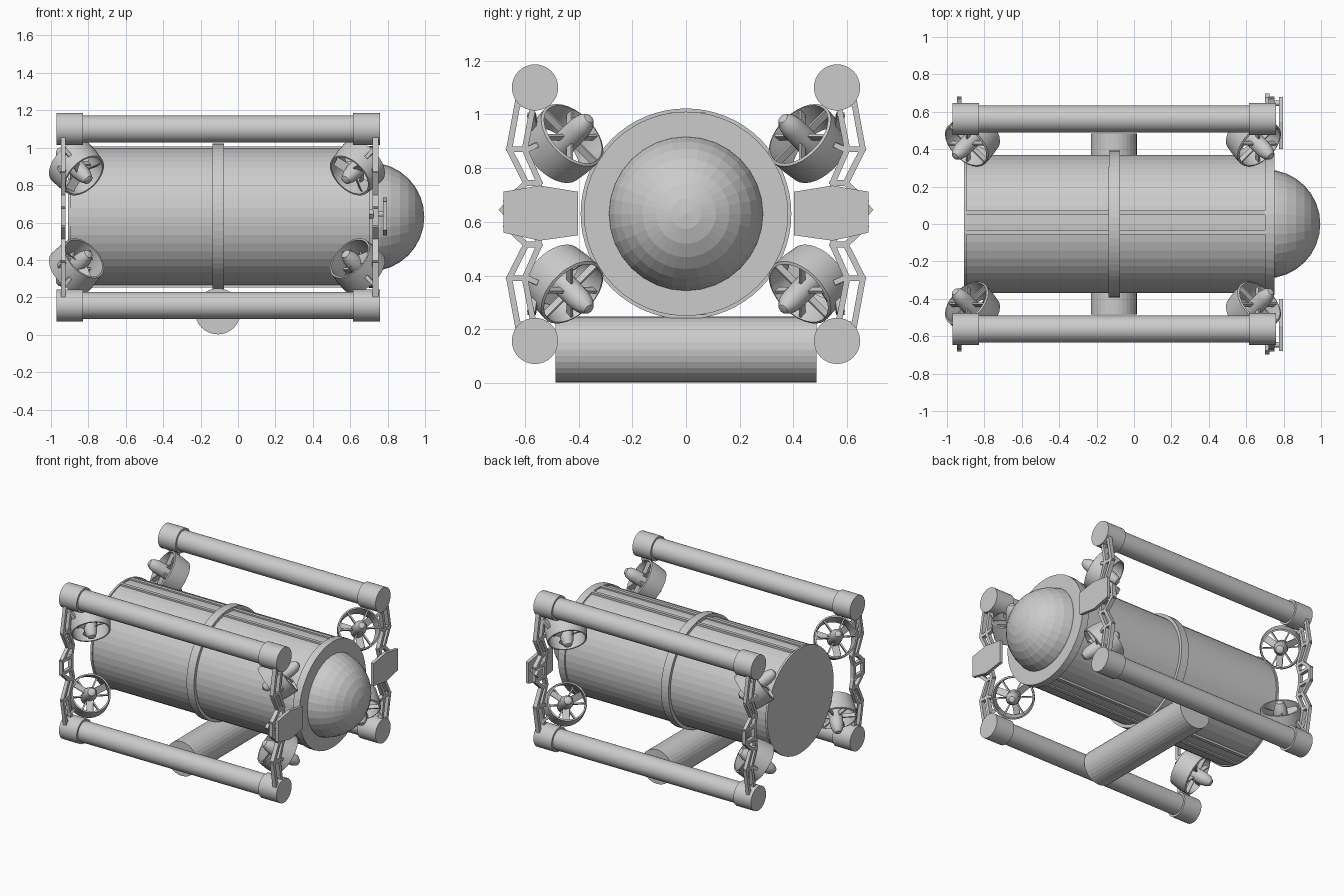
import bpy, bmesh, math
from mathutils import Vector, Matrix

if "Cube" in bpy.data.objects:
    bpy.data.objects.remove(bpy.data.objects["Cube"])

ZC = 0.63  # height of the hull axis


def finish(bm, name, smooth=False):
    bmesh.ops.recalc_face_normals(bm, faces=bm.faces)
    me = bpy.data.meshes.new(name)
    bm.to_mesh(me)
    bm.free()
    ob = bpy.data.objects.new(name, me)
    bpy.context.collection.objects.link(ob)
    if smooth:
        bpy.context.view_layer.objects.active = ob
        ob.select_set(True)
        bpy.ops.object.shade_smooth_by_angle(angle=math.radians(35))
        ob.select_set(False)
    return ob


def lathe(bm, profile, origin, axis, seg=32, closed=False):
    """Spin (radius, distance) points round an axis."""
    rot = Vector(axis).to_track_quat('Z', 'Y').to_matrix().to_4x4()
    m = Matrix.Translation(origin) @ rot
    rows = []
    for r, d in profile:
        if r < 1e-5:
            rows.append([bm.verts.new(m @ Vector((0, 0, d)))] * seg)
        else:
            rows.append([bm.verts.new(m @ Vector((r * math.cos(2 * math.pi * i / seg),
                                                  r * math.sin(2 * math.pi * i / seg), d)))
                         for i in range(seg)])
    pairs = list(zip(rows, rows[1:])) + ([(rows[-1], rows[0])] if closed else [])
    for a, b in pairs:
        for i in range(seg):
            j = (i + 1) % seg
            vs = list(dict.fromkeys((a[i], a[j], b[j], b[i])))
            if len(vs) > 2:
                bm.faces.new(vs)


def plate(bm, pts, x0, x1):
    """Extrude a (y, z) polygon along x."""
    a = [bm.verts.new((x0, y, z)) for y, z in pts]
    b = [bm.verts.new((x1, y, z)) for y, z in pts]
    bm.faces.new(a)
    bm.faces.new(b)
    for i in range(len(pts)):
        j = (i + 1) % len(pts)
        bm.faces.new((a[i], a[j], b[j], b[i]))


def box(bm, size, matrix):
    bmesh.ops.create_cube(bm, size=1, matrix=matrix @ Matrix.Diagonal((*size, 1)))


def strut(bm, p, q, w, t):
    """Rectangular bar between two points."""
    p, q = Vector(p), Vector(q)
    m = Matrix.Translation((p + q) / 2) @ (q - p).to_track_quat('Z', 'Y').to_matrix().to_4x4()
    box(bm, (w, t, (q - p).length), m)


# Pressure hull with end flanges
bm = bmesh.new()
lathe(bm, [(0, -.91), (.378, -.91), (.378, -.895), (.37, -.895), (.37, .70),
           (.38, .70), (.38, .752), (0, .752)], (0, 0, ZC), (1, 0, 0), 48)
finish(bm, "hull")

# Middle clamp ring
bm = bmesh.new()
lathe(bm, [(.36, -.135), (.392, -.135), (.392, -.075), (.36, -.075)], (0, 0, ZC), (1, 0, 0), 64, True)
finish(bm, "clamp_ring")

# Viewing dome
bm = bmesh.new()
lathe(bm, [(.291 * math.cos(k * math.pi / 16), .291 * math.sin(k * math.pi / 16)) for k in range(8)]
      + [(0, .291)], (.705, 0, ZC), (1, 0, 0), 32)
finish(bm, "dome")

# Thin rails on the top and bottom of the hull
bm = bmesh.new()
for sz in (1, -1):
    for y in (-.045, .06):
        box(bm, (1.6, .024, .02), Matrix.Translation((-.1, y, ZC + sz * .367)))
finish(bm, "hull_rails")

# Four long corner tubes with thicker end caps
for sy, side in ((-1, "right"), (1, "left")):
    for z, level in ((1.10, "upper"), (.157, "lower")):
        bm = bmesh.new()
        lathe(bm, [(0, -.97), (.086, -.97), (.086, -.83), (.072, -.83), (.072, .615),
                   (.086, .615), (.086, .76), (0, .76)], (0, sy * .562, z), (1, 0, 0), 32)
        finish(bm, f"{level}_{side}_tube", True)

# Cross cylinder underneath
bm = bmesh.new()
lathe(bm, [(0, -.485), (.123, -.485), (.123, .485), (0, .485)], (-.108, 0, .125), (0, 1, 0), 32)
finish(bm, "cross_cylinder")

# Zigzag truss frames, two at each end
outer = [(.625, .42), (.658, .24), (.595, .115), (.668, .045)]
inner = [(.565, .42), (.60, .24), (.545, .115), (.565, .045)]
outer += [(y, -d) for y, d in reversed(outer)]
inner += [(y, -d) for y, d in reversed(inner)]
for end, x0, x1 in (("rear", -.947, -.922), ("front", .72, .75)):
    for sy, side in ((-1, "right"), (1, "left")):
        bm = bmesh.new()
        xm = (x0 + x1) / 2
        P = lambda p: (xm, sy * p[0], ZC + p[1])
        bars = [(c[i], c[i + 1]) for c in (outer, inner) for i in range(7)]
        bars += list(zip(outer, inner))
        for a, b in bars:
            a, b = Vector(a), Vector(b)
            d = (b - a).normalized()
            n = Vector((-d.y, d.x)) * .011
            a, b = a - d * .008, b + d * .008
            plate(bm, [(sy * p.x, ZC + p.y) for p in (a + n, b + n, b - n, a - n)], x0, x1)
        # Clamp feet reaching the tubes
        for sz in (1, -1):
            plate(bm, [(sy * y, ZC + sz * d) for y, d in
                       ((.56, .40), (.63, .40), (.615, .45), (.55, .45))], x0, x1)
        finish(bm, f"{end}_{side}_frame")

# Front side panels on stubs
for sy, side in ((-1, "right"), (1, "left")):
    bm = bmesh.new()
    plate(bm, [(sy * y, z) for y, z in ((.402, .712), (.545, .735), (.68, .712),
                                       (.68, .56), (.545, .53), (.402, .55))], .775, .797)
    finish(bm, f"{side}_panel")
    bm = bmesh.new()
    lathe(bm, [(0, .70), (.014, .70), (.014, .78), (0, .78)], (0, sy * .645, .645), (1, 0, 0), 12)
    plate(bm, [(sy * .63, .67), (sy * .675, .67), (sy * .697, .645),
               (sy * .675, .62), (sy * .63, .62)], .70, .725)
    finish(bm, f"{side}_panel_stub")

# Eight diagonal thrusters, one at each corner of the body
for sx, end in ((-1, "rear"), (1, "front")):
    for sy, side in ((-1, "right"), (1, "left")):
        for sz, level in ((-1, "lower"), (1, "upper")):
            tag = f"{end}_{level}_{side}"
            c = Vector((-.86 if sx < 0 else .635, sy * .458, ZC + sz * .258))
            n = Vector((-sx, sy, -sz)).normalized()
            m = Matrix.Translation(c) @ n.to_track_quat('Z', 'Y').to_matrix().to_4x4()

            # Duct
            bm = bmesh.new()
            lathe(bm, [(.132, -.065), (.142, -.06), (.139, .0), (.13, .065), (.12, .065),
                       (.124, 0)], c, n, 32, True)
            finish(bm, tag + "_duct", True)

            # Motor pod
            bm = bmesh.new()
            lathe(bm, [(0, -.175), (.02, -.168), (.036, -.145), (.044, -.11), (.046, -.02),
                       (.046, .03), (.04, .07), (.026, .105), (0, .12)], c, n, 20)
            finish(bm, tag + "_pod", True)

            # Spokes behind, pitched blades in front
            bm = bmesh.new()
            for k in range(6):
                r = m @ Matrix.Rotation(k * math.pi / 3, 4, 'Z')
                box(bm, (.098, .010, .028), r @ Matrix.Translation((.083, 0, -.045)))
            for k in range(3):
                r = m @ Matrix.Rotation(k * math.tau / 3 + .4, 4, 'Z')
                box(bm, (.08, .05, .005), r @ Matrix.Translation((.077, 0, .03))
                    @ Matrix.Rotation(.6, 4, 'X'))
            finish(bm, tag + "_propeller")

            # Bracket from the duct to the frame
            bm = bmesh.new()
            fx = -.935 if sx < 0 else .735
            foot = Vector((fx, sy * .59, ZC + sz * .24))
            away = foot - c
            away -= n * away.dot(n)
            strut(bm, foot, c + away.normalized() * .135, .03, .02)
            foot2 = Vector((fx, sy * .575, ZC + sz * .37))
            away = foot2 - c
            away -= n * away.dot(n)
            strut(bm, foot2, c + away.normalized() * .135, .03, .02)
            finish(bm, tag + "_bracket")
